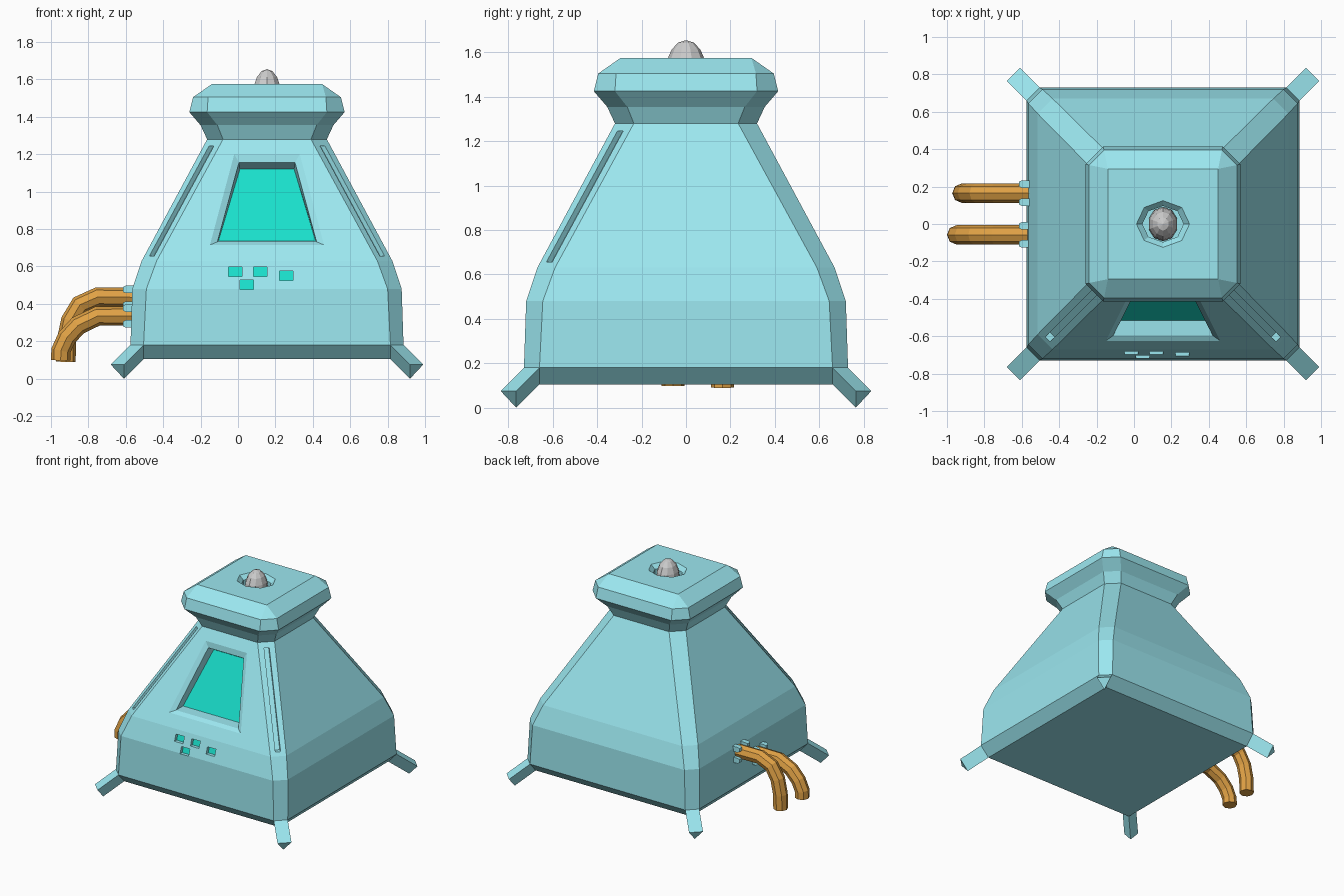
import bpy, bmesh, math

if "Cube" in bpy.data.objects:
    bpy.data.objects.remove(bpy.data.objects["Cube"])

CX = 0.155  # the housing is offset in x because of the pipes


def material(name, rgb):
    m = bpy.data.materials.new(name)
    m.diffuse_color = (*rgb, 1)
    m.use_nodes = True
    m.node_tree.nodes["Principled BSDF"].inputs["Base Color"].default_value = m.diffuse_color
    return m


TEAL = material("pale_teal", (0.33, 0.80, 0.87))
GREEN = material("glow_green", (0.01, 0.74, 0.60))
ORANGE = material("pipe_orange", (0.75, 0.36, 0.06))


def loft(name, rings, mat=None):
    """Closed skin through rings of equal point count, capped at both ends."""
    bm = bmesh.new()
    loops = [[bm.verts.new(p) for p in r] for r in rings]
    n = len(loops[0])
    for a, b in zip(loops, loops[1:]):
        for i in range(n):
            j = (i + 1) % n
            bm.faces.new((a[i], a[j], b[j], b[i]))
    bm.faces.new(loops[0])
    bm.faces.new(loops[-1])
    bmesh.ops.remove_doubles(bm, verts=bm.verts, dist=0.0005)
    bmesh.ops.recalc_face_normals(bm, faces=bm.faces)
    me = bpy.data.meshes.new(name)
    bm.to_mesh(me)
    bm.free()
    ob = bpy.data.objects.new(name, me)
    bpy.context.collection.objects.link(ob)
    if mat:
        me.materials.append(mat)
    return ob


def cut(target, rings):
    cutter = loft("cutter", rings, TEAL)
    cutter.hide_render = True
    mod = target.modifiers.new("cut", "BOOLEAN")
    mod.operation = "DIFFERENCE"
    mod.solver = "EXACT"
    mod.object = cutter
    bpy.context.view_layer.objects.active = target
    bpy.ops.object.modifier_apply(modifier=mod.name)
    bpy.data.objects.remove(cutter)


def chamfered(h, i, z):
    pts = [(h, -i), (h, i), (i, h), (-i, h), (-h, i), (-h, -i), (-i, -h), (i, -h)]
    return [(CX + x, y, z) for x, y in pts]


def front_y(z):
    """y of the front wall at height z."""
    if z > 0.63:
        return -(0.67 - (z - 0.63) * 0.35 / 0.65)
    return -(0.72 - (z - 0.48) * 0.05 / 0.15)


def front_quad(x, wt, zt, wb, zb, depth):
    """Trapezoid parallel to the front wall, sunk by depth."""
    return [(x + s * w, front_y(z) + depth, z)
            for s, w, z in ((-1, wb, zb), (1, wb, zb), (1, wt, zt), (-1, wt, zt))]


def octagon(r, z):
    return [(CX + r * math.cos(k * math.pi / 4), 0.88 * r * math.sin(k * math.pi / 4), z)
            for k in range(8)]


# Housing with flared cap: half width, half flat width, height
profile = [(0.66, 0.66, 0.105), (0.73, 0.66, 0.18), (0.72, 0.645, 0.48),
           (0.67, 0.59, 0.63), (0.32, 0.235, 1.28), (0.355, 0.265, 1.355),
           (0.415, 0.32, 1.425), (0.395, 0.315, 1.505), (0.295, 0.295, 1.575)]
body = loft("housing", [chamfered(*p) for p in profile], TEAL)

# Window recess and glass
outer = (CX, 0.175, 1.2, 0.305, 0.715)
cut(body, [front_quad(*outer, -0.03), front_quad(*outer, 0),
           front_quad(CX, 0.15, 1.155, 0.265, 0.732, 0.02),
           front_quad(CX, 0.145, 1.12, 0.26, 0.735, 0.1)])
pane = (CX, 0.145, 1.12, 0.26, 0.735)
loft("window_glass", [front_quad(*pane, 0.097), front_quad(*pane, 0.11)], GREEN)

# Small sunken lights below the window
for x, z in ((-0.015, 0.572), (0.12, 0.572), (0.048, 0.502), (0.258, 0.55)):
    spot = (x, 0.036, z + 0.025, 0.036, z - 0.025)
    cut(body, [front_quad(*spot, -0.03), front_quad(*spot, 0.03)])
    low = (x, 0.036, z + 0.025, 0.036, z - 0.025)
    loft("panel_light", [front_quad(*low, 0.026), front_quad(*low, 0.04)], GREEN)

# Long slots in the two front corner bevels
for s in (-1, 1):
    def slot(out, a=0.013):
        return [(CX + s * (d + out + t * a), -(d + out) + t * a, z)
                for d, z, t in ((0.297, 1.245, -1), (0.297, 1.245, 1),
                                (0.617, 0.655, 1), (0.617, 0.655, -1))]
    cut(body, [slot(0.03), slot(-0.025)])

# Socket and lamp on the cap
cut(body, [octagon(0.142, 1.6), octagon(0.142, 1.575), octagon(0.11, 1.545), octagon(0.11, 1.49)])
bpy.ops.mesh.primitive_uv_sphere_add(segments=10, ring_count=8, location=(CX, 0, 1.51))
lamp = bpy.context.object
lamp.name = "top_lamp"
lamp.scale = (0.08, 0.092, 0.145)

# Corner feet: the lower corner triangle pushed outwards and down
for sx in (-1, 1):
    for sy in (-1, 1):
        def tri(d):
            return [(CX + sx * (x + d), sy * (y + d), z - d)
                    for x, y, z in ((0.66, 0.73, 0.18), (0.73, 0.66, 0.18), (0.66, 0.66, 0.105))]
        loft("corner_foot", [tri(0), tri(0.105)], TEAL)


# Bent pipes on the left side, each held by four small clamps
def pipe(y, path):
    cu = bpy.data.curves.new("side_pipe", "CURVE")
    cu.dimensions = "3D"
    cu.bevel_depth = 0.052
    cu.bevel_resolution = 2
    cu.use_fill_caps = True
    sp = cu.splines.new("POLY")
    sp.points.add(len(path) - 1)
    for pt, (x, z) in zip(sp.points, path):
        pt.co = (x, y, z, 1)
    sp.use_smooth = False
    cu.materials.append(ORANGE)
    bpy.context.collection.objects.link(bpy.data.objects.new("side_pipe", cu))
    z0 = path[0][1]
    for sy in (-1, 1):
        for sz in (-1, 1):
            def end(x, r):
                return [(x, y + sy * 0.048 + a * r, z0 + sz * 0.042 + b * r)
                        for a, b in ((-1, -1), (1, -1), (1, 1), (-1, 1))]
            loft("pipe_clamp", [end(-0.55, 0.02), end(-0.6, 0.02), end(-0.615, 0.013)], TEAL)


pipe(0.165, [(-0.54, 0.435), (-0.75, 0.437), (-0.845, 0.395), (-0.895, 0.31), (-0.918, 0.2), (-0.92, 0.09)])
pipe(-0.058, [(-0.54, 0.335), (-0.75, 0.335), (-0.855, 0.285), (-0.915, 0.22), (-0.947, 0.15), (-0.948, 0.098)])
